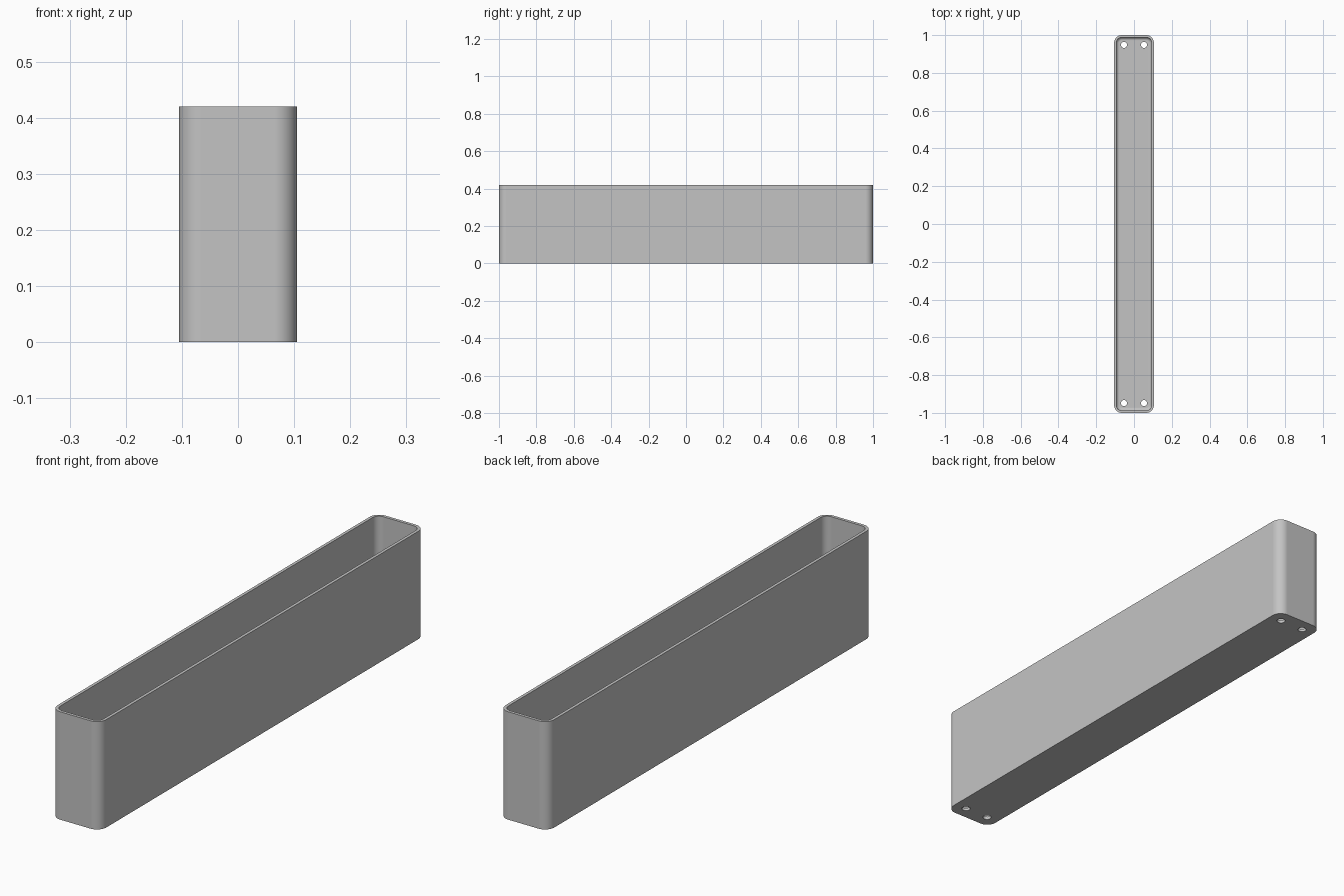
import bpy, bmesh, math
from mathutils import Matrix, Vector

cube = bpy.data.objects.get("Cube")
if cube:
    bpy.data.objects.remove(cube, do_unlink=True)

WIDTH, LENGTH, HEIGHT = 0.21, 2.0, 0.42
CORNER, WALL, FILLET = 0.04, 0.012, 0.016
SEGMENTS = 10

grey = bpy.data.materials.new("plain_grey")
grey.use_nodes = True
colour = (0.55, 0.55, 0.55, 1)
grey.diffuse_color = colour
grey.node_tree.nodes["Principled BSDF"].inputs["Base Color"].default_value = colour


def ring(bm, inset, z):
    """Rounded rectangle of vertices, pulled in by inset."""
    radius = CORNER - inset
    cx, cy = WIDTH / 2 - CORNER, LENGTH / 2 - CORNER
    verts = []
    for quarter, (sx, sy) in enumerate([(1, 1), (-1, 1), (-1, -1), (1, -1)]):
        for i in range(SEGMENTS + 1):
            a = (quarter + i / SEGMENTS) * math.pi / 2
            verts.append(bm.verts.new((sx * cx + radius * math.cos(a),
                                       sy * cy + radius * math.sin(a), z)))
    return verts


def make_object(name, bm):
    mesh = bpy.data.meshes.new(name)
    bmesh.ops.recalc_face_normals(bm, faces=bm.faces)
    bm.to_mesh(mesh)
    bm.free()
    mesh.materials.append(grey)
    obj = bpy.data.objects.new(name, mesh)
    bpy.context.collection.objects.link(obj)
    return obj


# Trough: outer wall, rim, inner wall, then a fillet down to the floor
profile = [(0, 0), (0, HEIGHT), (WALL, HEIGHT)]
for i in range(7):
    a = i / 6 * math.pi / 2
    profile.append((WALL + FILLET * (1 - math.cos(a)),
                    WALL + FILLET * (1 - math.sin(a))))
bm = bmesh.new()
rings = [ring(bm, inset, z) for inset, z in profile]
for low, high in zip(rings, rings[1:]):
    for i in range(len(low)):
        j = (i + 1) % len(low)
        bm.faces.new((low[i], low[j], high[j], high[i]))
bm.faces.new(rings[0])
bm.faces.new(rings[-1])
trough = make_object("trough", bm)

# Drain holes near the four corners of the floor
bm = bmesh.new()
for x in (-0.053, 0.053):
    for y in (-0.948, 0.948):
        bmesh.ops.create_cone(bm, cap_ends=True, segments=32, radius1=0.016,
                              radius2=0.016, depth=0.1,
                              matrix=Matrix.Translation(Vector((x, y, 0))))
cutter = make_object("drain_hole_cutter", bm)
cutter.hide_render = True
cut = trough.modifiers.new("drain_holes", 'BOOLEAN')
cut.operation = 'DIFFERENCE'
cut.solver = 'EXACT'
cut.object = cutter

bpy.ops.object.select_all(action='DESELECT')
trough.select_set(True)
bpy.context.view_layer.objects.active = trough
bpy.ops.object.modifier_apply(modifier=cut.name)
bpy.data.objects.remove(cutter, do_unlink=True)

# Smooth corners with crisp rims and flat walls
bpy.ops.object.shade_smooth_by_angle(angle=math.radians(30))
flat = trough.modifiers.new("flat_walls", 'WEIGHTED_NORMAL')
flat.keep_sharp = True
